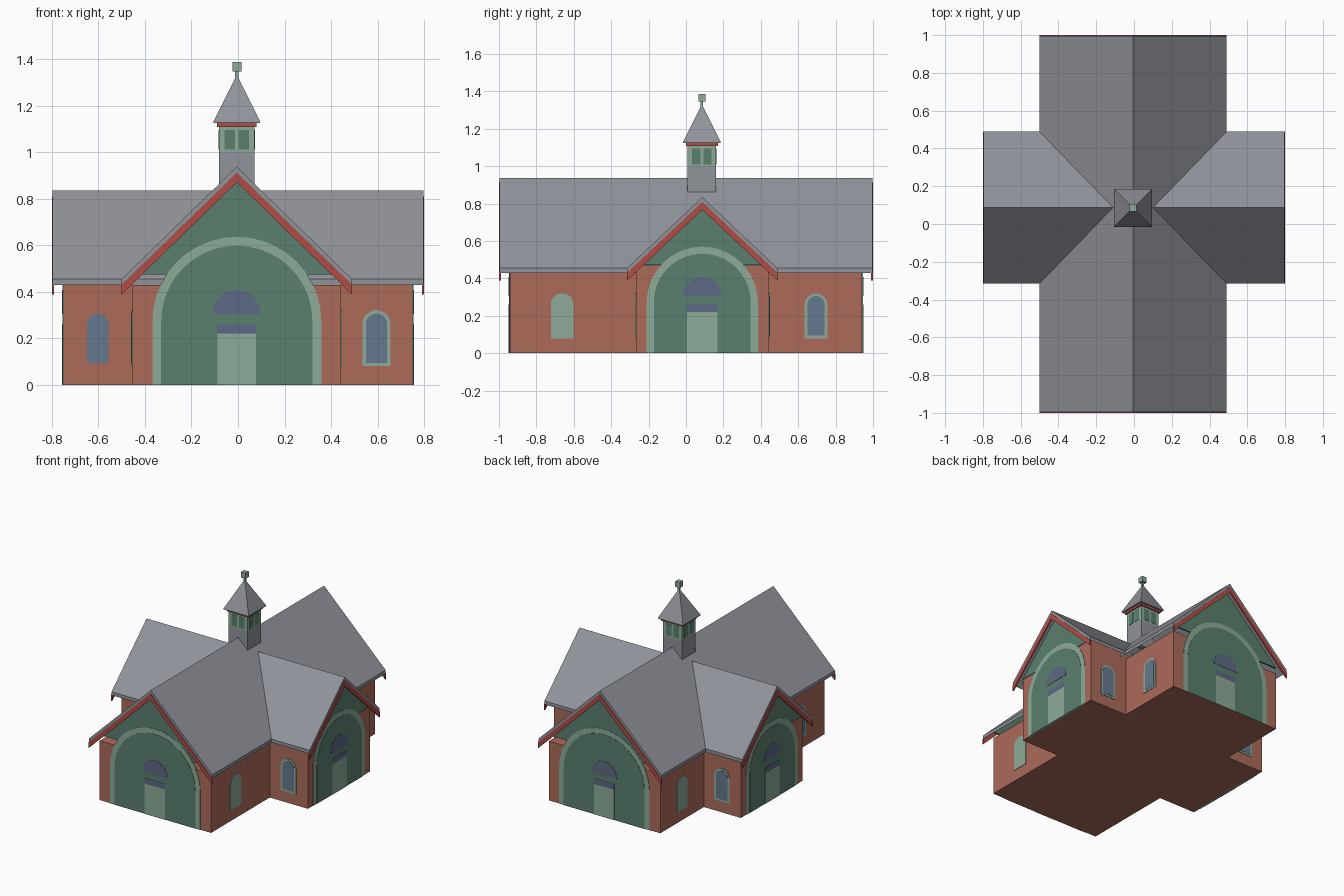
import bpy, bmesh
from math import sin, cos, pi, radians, sqrt
from mathutils import Matrix, Vector

cube = bpy.data.objects.get("Cube")
if cube:
    bpy.data.objects.remove(cube, do_unlink=True)


def material(name, rgb):
    lin = [((c / 255 + 0.055) / 1.055) ** 2.4 for c in rgb] + [1]
    m = bpy.data.materials.new(name)
    m.use_nodes = True
    m.diffuse_color = lin
    m.node_tree.nodes["Principled BSDF"].inputs["Base Color"].default_value = lin
    return m


BRICK = material("brick", (172, 107, 90))
ROOF = material("slate grey", (144, 147, 154))
RED = material("trim red", (176, 76, 70))
GREEN = material("dark green", (90, 128, 110))
PALE = material("pale green", (140, 171, 152))
GLASS = material("window blue", (100, 120, 142))
DUSK = material("lunette blue", (92, 105, 134))


def finish(name, bm, mat):
    bmesh.ops.recalc_face_normals(bm, faces=bm.faces)
    me = bpy.data.meshes.new(name)
    bm.to_mesh(me)
    bm.free()
    me.materials.append(mat)
    ob = bpy.data.objects.new(name, me)
    bpy.context.collection.objects.link(ob)
    return ob


def prism(name, pts, d0, d1, mat, side=0, centre=(0, 0)):
    """Extrude a (u, z) outline outwards from d0 to d1 on the side at the given angle."""
    a = radians(side)
    across, out = Vector((cos(a), sin(a), 0)), Vector((sin(a), -cos(a), 0))
    base = Vector((centre[0], centre[1], 0))
    bm = bmesh.new()
    rings = [[bm.verts.new(base + across * u + out * d + Vector((0, 0, z)))
              for u, z in pts] for d in (d0, d1)]
    n = len(pts)
    bm.faces.new(rings[0])
    bm.faces.new(rings[1])
    for i in range(n):
        j = (i + 1) % n
        bm.faces.new((rings[0][i], rings[0][j], rings[1][j], rings[1][i]))
    return finish(name, bm, mat)


def rect(u0, u1, z0, z1):
    return [(u0, z0), (u1, z0), (u1, z1), (u0, z1)]


def arch(u, r, z0, spring, steps=20):
    curve = [(u + r * cos(pi * i / steps), spring + r * sin(pi * i / steps))
             for i in range(steps + 1)]
    return curve if z0 == spring else [(u - r, z0), (u + r, z0)] + curve


def chevron(half, eave, ridge, thick):
    return [(-half, eave), (0, ridge), (half, eave),
            (half, eave - thick), (0, ridge - thick), (-half, eave - thick)]


def block(name, half, z0, z1, mat, centre):
    return prism(name, rect(-half, half, z0, z1), -half, half, mat, 0, centre)


NAVE = (-0.005, 0)
CROSS = (0, 0.087)

# Brick walls
prism("nave_walls", rect(-0.448, 0.448, 0, 0.43), -0.942, 0.942, BRICK, 0, NAVE)
prism("transept_walls", rect(-0.355, 0.355, 0, 0.47), -0.75, 0.75, BRICK, 90, CROSS)

# Roofs, gables and arched entrances
for label, centre, turn, half, ridge, length, wall, wall_half, radius in (
        ("nave", NAVE, 0, 0.495, 0.937, 1.0, 0.942, 0.448, 0.363),
        ("transept", CROSS, 90, 0.402, 0.834, 0.8, 0.75, 0.355, 0.297)):
    prism(label + "_roof", chevron(half, 0.455, ridge, 0.025),
          0.004 - length, length - 0.004, ROOF, turn, centre)
    for end, side in (("near", turn), ("far", turn + 180)):
        def part(name, pts, d0, d1, mat):
            prism(f"{label}_{end}_{name}", pts, d0, d1, mat, side, centre)
        part("barge_board", chevron(half, 0.43, ridge - 0.025, 0.042),
             length - 0.01, length, RED)
        part("gable", [(-wall_half, 0.473), (wall_half, 0.473), (0, ridge - 0.026)],
             wall - 0.01, wall + 0.001, GREEN)
        part("arch_trim", arch(0, radius, 0, 0.273), wall - 0.01, wall + 0.003, PALE)
        part("arch_panel", arch(0, radius - 0.038, 0, 0.273), wall, wall + 0.005, GREEN)
        part("door", rect(-0.082, 0.082, 0, 0.22), wall, wall + 0.007, PALE)
        part("transom", rect(-0.082, 0.082, 0.22, 0.26), wall, wall + 0.007, DUSK)
        part("lunette", arch(0, 0.102, 0.305, 0.305), wall, wall + 0.007, DUSK)

# Arched side windows: side angle, position along the wall, wall distance, trim, glass
for i, (side, u, wall, trim, glass) in enumerate((
        (0, 0.595, 0.268, True, True), (0, -0.602, 0.268, False, True),
        (180, 0.6, 0.442, True, True), (180, -0.6, 0.442, True, True),
        (90, -0.662, 0.443, True, False), (90, 0.695, 0.443, True, True),
        (270, 0.662, 0.453, True, True), (270, -0.695, 0.453, True, False))):
    if trim:
        prism(f"window_trim_{i}", arch(u, 0.061, 0.08, 0.26, 12),
              wall, wall + 0.004, PALE, side)
    if glass:
        prism(f"window_glass_{i}", arch(u, 0.046, 0.094, 0.26, 12),
              wall, wall + 0.006, GLASS, side)

# Belfry
TOWER = (-0.005, 0.085)
block("tower_base", 0.076, 0.8, 1.0, ROOF, TOWER)
block("belfry", 0.076, 1.0, 1.11, PALE, TOWER)
for side in (0, 90, 180, 270):
    for s in (-1, 1):
        prism(f"belfry_opening_{side}_{s}", rect(s * 0.03 - 0.022, s * 0.03 + 0.022, 1.01, 1.095),
              0.075, 0.078, GREEN, side, TOWER)
block("belfry_cornice", 0.085, 1.108, 1.126, RED, TOWER)
block("spire_eave", 0.1, 1.124, 1.132, ROOF, TOWER)

# Spire and finial
bm = bmesh.new()
bmesh.ops.create_cone(bm, cap_ends=True, segments=4, radius1=0.1 * sqrt(2), radius2=0, depth=0.2,
                      matrix=Matrix.Translation((*TOWER, 1.232)) @ Matrix.Rotation(pi / 4, 4, "Z"))
finish("spire", bm, ROOF)
block("finial_post", 0.007, 1.31, 1.35, PALE, TOWER)
block("finial", 0.019, 1.347, 1.386, PALE, TOWER)
